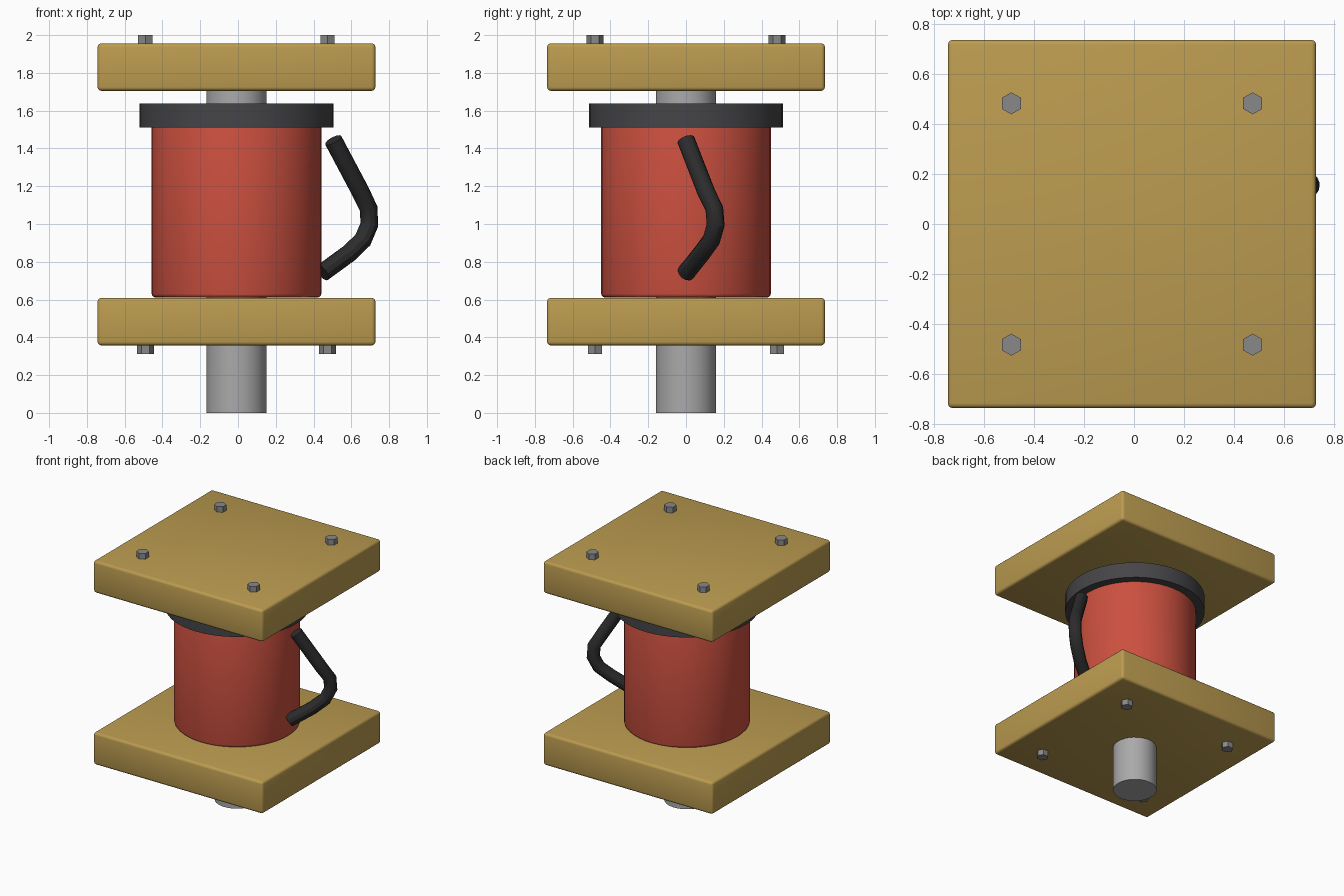
import bpy
from math import pi

if "Cube" in bpy.data.objects:
    bpy.data.objects.remove(bpy.data.objects["Cube"])

CX = -0.008  # main axis; the hose sticks out on +x


def mat(name, rgb):
    m = bpy.data.materials.new(name)
    m.diffuse_color = (*rgb, 1)
    m.use_nodes = True
    m.node_tree.nodes["Principled BSDF"].inputs["Base Color"].default_value = m.diffuse_color
    return m


brass = mat("ochre", (0.50, 0.33, 0.08))
red = mat("red", (0.60, 0.08, 0.05))
dark = mat("dark_grey", (0.06, 0.06, 0.065))
black = mat("black", (0.025, 0.025, 0.025))
steel = mat("steel", (0.40, 0.40, 0.40))
bolt_grey = mat("bolt_grey", (0.25, 0.25, 0.25))


def finish(o, name, material, bevel=0, smooth=True):
    o.name = name
    o.data.materials.append(material)
    if bevel:
        b = o.modifiers.new("bevel", 'BEVEL')
        b.width, b.segments, b.limit_method = bevel, 3, 'ANGLE'
        bpy.ops.object.modifier_apply(modifier="bevel")
    if smooth:
        bpy.ops.object.shade_smooth_by_angle()
    return o


def cylinder(name, material, r, z0, z1, x=CX, y=0, n=48, rot=0, bevel=0, smooth=True):
    bpy.ops.mesh.primitive_cylinder_add(vertices=n, radius=r, depth=z1 - z0,
                                        location=(x, y, (z0 + z1) / 2), rotation=(0, 0, rot))
    return finish(bpy.context.object, name, material, bevel, smooth)


# Square end plates
for name, z0, z1 in (("bottom_plate", 0.357, 0.609), ("top_plate", 1.705, 1.956)):
    bpy.ops.mesh.primitive_cube_add(size=1, location=(CX, 0, (z0 + z1) / 2))
    o = bpy.context.object
    o.scale = (1.471, 1.471, z1 - z0)
    bpy.ops.object.transform_apply(location=False, rotation=False, scale=True)
    finish(o, name, brass, 0.02)

# Central shaft, drum body and collar
cylinder("shaft", steel, 0.16, 0, 1.75, n=32)
cylinder("drum", red, 0.449, 0.611, 1.53, bevel=0.02)
cylinder("collar", dark, 0.513, 1.512, 1.638)

# Hex bolts on the outer face of each plate
for sx in (-1, 1):
    for sy in (-1, 1):
        x, y = CX + sx * 0.482, sy * 0.482
        cylinder("top_bolt", bolt_grey, 0.044, 1.91, 2.0, x, y, 6, 0, smooth=False)
        cylinder("bottom_bolt", bolt_grey, 0.044, 0.312, 0.40, x, y, 6, pi / 6, smooth=False)

# Bent hose on the right side
path = [(.504, 0, 1.444), (.650, .107, 1.169), (.692, .150, 1.08), (.695, .157, .995),
        (.661, .134, .915), (.587, .082, .844), (.447, 0, .742)]
curve = bpy.data.curves.new("hose", 'CURVE')
curve.dimensions = '3D'
curve.bevel_depth = 0.048
curve.bevel_resolution = 4
curve.use_fill_caps = True
s = curve.splines.new('POLY')
s.points.add(len(path) - 1)
for p, co in zip(s.points, path):
    p.co = (*co, 1)
hose = bpy.data.objects.new("hose", curve)
bpy.context.collection.objects.link(hose)
bpy.ops.object.select_all(action='DESELECT')
hose.select_set(True)
bpy.context.view_layer.objects.active = hose
bpy.ops.object.convert(target='MESH')
finish(bpy.context.object, "hose", black)
